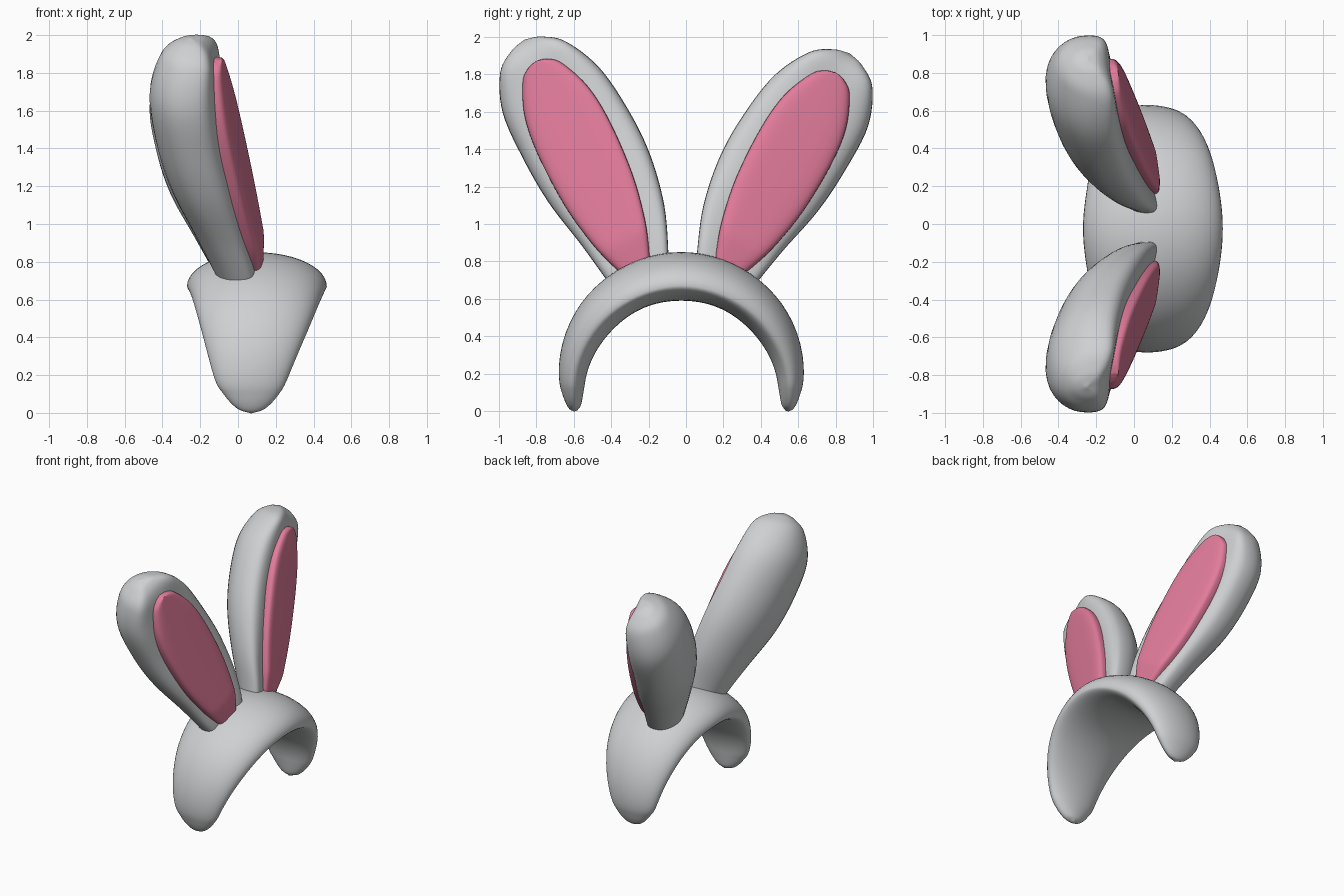
import bpy, bmesh, math
from mathutils import Vector

if "Cube" in bpy.data.objects:
    bpy.data.objects.remove(bpy.data.objects["Cube"], do_unlink=True)


def make_material(name, rgb):
    mat = bpy.data.materials.new(name)
    mat.use_nodes = True
    mat.diffuse_color = (*rgb, 1)
    mat.node_tree.nodes["Principled BSDF"].inputs["Base Color"].default_value = (*rgb, 1)
    return mat


plush_grey = make_material("plush_grey", (0.62, 0.63, 0.64))
ear_pink = make_material("ear_pink", (0.76, 0.2, 0.33))


def smooth_rows(rows, steps):
    """Catmull-Rom interpolation through rows of section parameters."""
    pts = [Vector(r) for r in rows]
    pts = [pts[0] * 2 - pts[1]] + pts + [pts[-1] * 2 - pts[-2]]
    result = []
    for a, b, c, d in zip(pts, pts[1:], pts[2:], pts[3:]):
        for i in range(steps):
            t = i / steps
            result.append(b + (c - a) * (t / 2) + (a * 2 - b * 5 + c * 4 - d) * (t * t / 2)
                          + (b * 3 - a - c * 3 + d) * (t ** 3 / 2))
    return result + [pts[-2]]


def power(value, exponent):
    return math.copysign(abs(value) ** exponent, value)


def loft(name, rows, place, material, sides=40, square=2.0, angle=60):
    """Skin closed superellipse sections; place maps (row, p, q) to a point."""
    bm = bmesh.new()
    rings = []
    for row in rows:
        ring = []
        for i in range(sides):
            t = math.tau * i / sides
            p, q = power(math.cos(t), 2 / square), power(math.sin(t), 2 / square)
            ring.append(bm.verts.new(place(row, p, q)))
        rings.append(ring)
    for lower, upper in zip(rings, rings[1:]):
        for i in range(sides):
            j = (i + 1) % sides
            bm.faces.new((lower[i], lower[j], upper[j], upper[i]))
    bm.faces.new(rings[0])
    bm.faces.new(rings[-1])
    bmesh.ops.recalc_face_normals(bm, faces=bm.faces)
    mesh = bpy.data.meshes.new(name)
    bm.to_mesh(mesh)
    bm.free()
    obj = bpy.data.objects.new(name, mesh)
    bpy.context.collection.objects.link(obj)
    mesh.materials.append(material)
    bpy.ops.object.select_all(action="DESELECT")
    obj.select_set(True)
    bpy.context.view_layer.objects.active = obj
    bpy.ops.object.shade_smooth_by_angle(angle=math.radians(angle))
    return obj


# Headband: angle from top, half width, outer, edge and inner radius, centre x
half_band = [
    (0, .37, .65, .47, .39, .10),
    (30, .345, .65, .48, .405, .10),
    (60, .29, .655, .52, .44, .09),
    (90, .20, .655, .575, .505, .07),
    (100, .145, .645, .59, .53, .07),
    (107, .075, .63, .6, .56, .07),
    (109.5, .004, .607, .6, .59, .07),
]
band_rows = [(-r[0], *r[1:]) for r in reversed(half_band[1:])] + half_band


def place_band(row, p, q):
    a, width, outer, edge, inner, centre = row
    a = math.radians(a)
    r = edge + q * ((outer - edge) if q > 0 else (edge - inner))
    return (centre + width * p, -.025 + r * math.sin(a), .2 + r * math.cos(a))


loft("headband", smooth_rows(band_rows, 6), place_band, plush_grey, sides=48)

# Ear: distance along ear, half width, half depth, centre x, sideways shift
ear_rows = smooth_rows([
    (-.1, .14, .09, .02, 0),
    (0, .175, .11, -.01, .01),
    (.25, .245, .145, -.095, .035),
    (.53, .3, .178, -.185, .03),
    (.8, .31, .185, -.25, .018),
    (1.07, .285, .18, -.285, 0),
    (1.27, .195, .14, -.272, -.01),
    (1.35, .09, .075, -.255, -.01),
    (1.375, .005, .005, -.25, -.01),
], 6)

# Inner pad: distance along ear, half width, half depth
pad_rows = smooth_rows([
    (.0, .07, .06), (.06, .1, .06), (.23, .155, .06), (.48, .2, .06), (.78, .212, .06),
    (1.0, .188, .06), (1.17, .12, .06), (1.225, .065, .055), (1.245, .01, .05),
], 5)
YAW = .12
CUP = .065  # the rim curls forward around the pad


def build_ear(prefix, side, lean, base_y, stretch):
    along = Vector((0, side * math.sin(lean), math.cos(lean))) * stretch
    inward = Vector((0, -side * math.cos(lean), math.sin(lean)))
    base = Vector((0, base_y, .75))

    def place_ear(row, p, q):
        u, width, depth, centre, shift = row
        v = shift + width * p
        curl = CUP * p * p * min(1, width / .2)
        return base + along * u + inward * v + Vector((centre + depth * q + YAW * v + curl, 0, 0))

    def place_pad(row, p, q):
        u, width, depth = row
        v = width * p
        front = min(.13, .165 - .2 * u)
        return base + along * u + inward * v + Vector((front - depth + depth * q + YAW * v, 0, 0))

    loft(prefix + "_ear", ear_rows, place_ear, plush_grey, square=2.5)
    loft(prefix + "_ear_inner", pad_rows, place_pad, ear_pink, square=4)


build_ear("front", -1, math.radians(25.6), -.26, 1)
build_ear("back", 1, math.radians(29), .22, .97)
